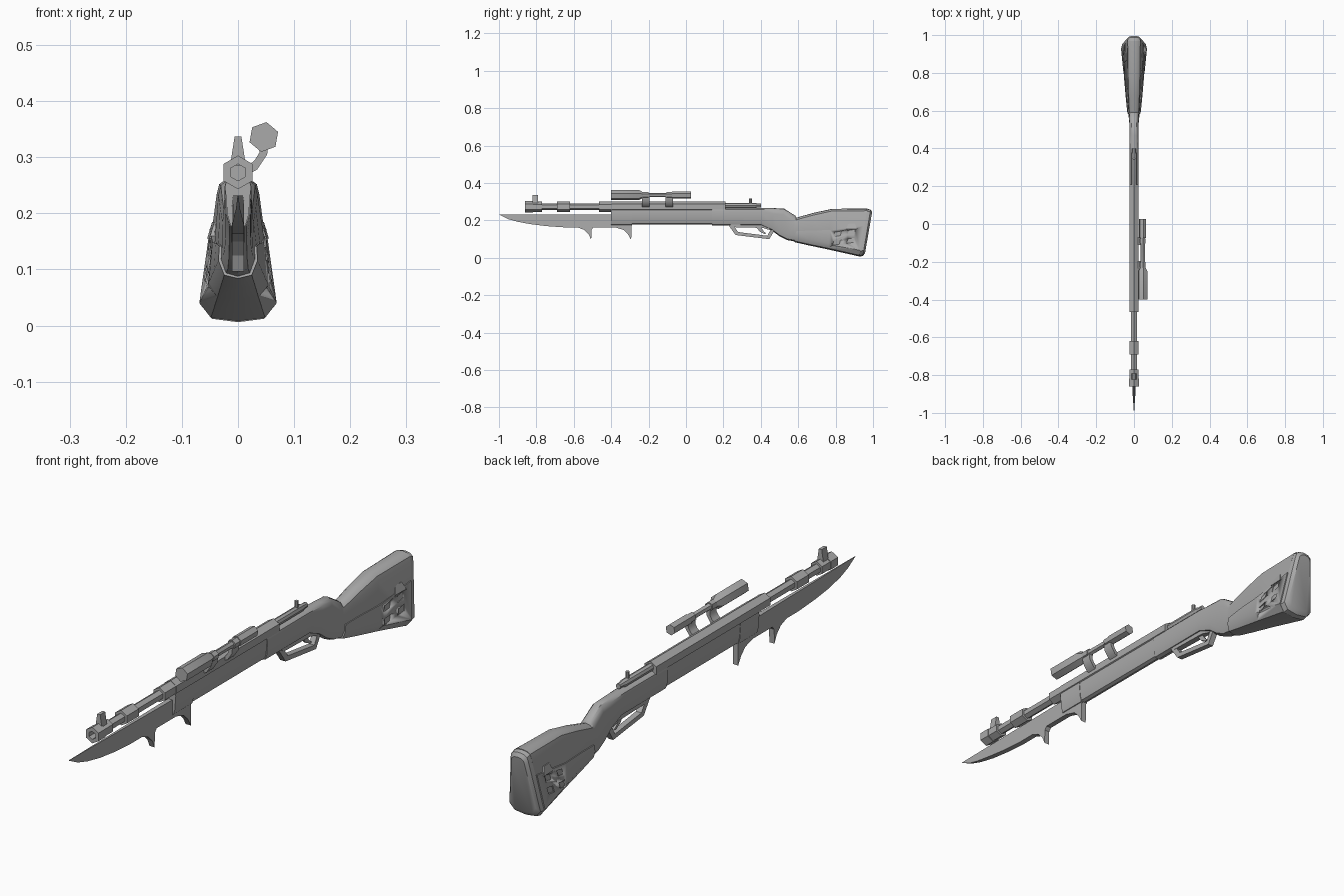
import bpy, bmesh, math
from mathutils import Vector

if "Cube" in bpy.data.objects:
    bpy.data.objects.remove(bpy.data.objects["Cube"])

grey = bpy.data.materials.new("gunmetal grey")
grey.diffuse_color = (0.4, 0.4, 0.4, 1)
grey.use_nodes = True
grey.node_tree.nodes["Principled BSDF"].inputs["Base Color"].default_value = grey.diffuse_color


def finish(name, bm, angle=35):
    bmesh.ops.recalc_face_normals(bm, faces=bm.faces)
    me = bpy.data.meshes.new(name)
    bm.to_mesh(me)
    bm.free()
    me.materials.append(grey)
    me.shade_smooth()
    me.set_sharp_from_angle(angle=math.radians(angle))
    ob = bpy.data.objects.new(name, me)
    bpy.context.collection.objects.link(ob)
    return ob


def loft(name, rings, angle=35, closed=False):
    """Skin a list of equal rings; cap the ends unless closed."""
    bm = bmesh.new()
    vs = [[bm.verts.new(p) for p in r] for r in rings]
    n = len(vs[0])
    pairs = list(zip(vs, vs[1:])) + ([(vs[-1], vs[0])] if closed else [])
    for a, b in pairs:
        for i in range(n):
            j = (i + 1) % n
            bm.faces.new((a[i], a[j], b[j], b[i]))
    if not closed:
        bm.faces.new(vs[0])
        bm.faces.new(vs[-1])
    return finish(name, bm, angle)


def rod(name, prof, x=0.0, z=0.273, n=6, turn=90):
    """Turned part along y from (y, radius) pairs."""
    ang = [math.radians(turn + 360 * i / n) for i in range(n)]
    return loft(name, [[(x + r * math.cos(a), y, z + r * math.sin(a)) for a in ang]
                       for y, r in prof], 30)


def plate(name, pts, half):
    """Side profile of (y, z) points given thickness; half may depend on y."""
    h = half if callable(half) else (lambda y: half)
    return loft(name, [[(s * h(y), y, z) for y, z in pts] for s in (-1, 1)], 20)


def mirrored(pts):
    return pts + [(-x, y, z) for x, y, z in reversed(pts) if x > 1e-6]


def ring(y, bot, top, wt, wb, slant=0.0, ct=0.03, cb=0.03):
    """Chamfered cross-section, wt wide at the top and wb at the bottom."""
    half = [(0, top), (wt * .55, top - .003), (wt * .88, top - ct * .4), (wt, top - ct),
            (wb, bot + cb), (wb * .7, bot + cb * .2), (0, bot)]
    return mirrored([(x, y + slant * (z - bot) / (top - bot), z) for x, z in half])


# Barrel, muzzle and bands
rod("barrel", [(-.80, .018), (-.38, .018)])
rod("muzzle", [(-.81, .015), (-.86, .015), (-.86, .030), (-.818, .030), (-.818, .027), (-.77, .027)])
rod("middle_band", [(-.69, .028), (-.62, .028)])
rod("rear_band", [(-.465, .027), (-.39, .027)])
rod("handguard", [(-.398, .028), (.21, .028)])
loft("front_sight", [[(sx * w, y, z) for sx, y in ((-1, -.822), (1, -.822), (1, -.792), (-1, -.792))]
                     for z, w in ((.285, .014), (.305, .011), (.337, .006))])

# Bolt with upright handle
rod("bolt", [(.20, .014), (.37, .014), (.385, .010), (.40, .010)], z=.28, n=8)
loft("bolt_handle", [[(.007 * math.cos(a * math.pi / 4), .345 + .007 * math.sin(a * math.pi / 4), z)
                      for a in range(8)] for z in (.275, .316)])

# Stock body
loft("forearm_cap", [ring(y, .173, .268, .023, .019, 0, .02, .025) for y in (-.40, -.29)])
loft("forearm", [ring(y, .178, .268, .0215, .018, 0, .02, .025) for y in (-.30, .15)])
loft("receiver_and_butt", [
    ring(.14, .173, .267, .024, .021, 0, .02, .025),
    ring(.40, .173, .267, .024, .022, 0, .02, .025),
    ring(.46, .146, .266, .024, .022, .01),
    ring(.50, .115, .263, .024, .023, .025),
    ring(.54, .095, .225, .026, .026, .045),
    ring(.57, .090, .215, .028, .029, .02),
    ring(.66, .070, .240, .032, .038, .02),
    ring(.76, .048, .262, .035, .047, .02),
    ring(.93, .010, .264, .038, .064, .04)])

# Raised lower panel with pockets, on both sides of the butt


def panel_ring(y, bot, line, top, wt, wb, slant):
    t = (line - bot - .03) / (top - bot - .06)
    w = wb + (wt - wb) * t + .005
    half = [(0, line), (w - .001, line), (wb + .005, bot + .029), ((wb + .005) * .7, bot + .003), (0, bot - .003)]
    return mirrored([(x, y + slant * (z - bot) / (top - bot), z) for x, z in half])


panel = loft("butt_panel", [
    panel_ring(.58, .087, .142, .217, .028, .030, .02),
    panel_ring(.66, .069, .147, .240, .032, .038, .02),
    panel_ring(.76, .048, .148, .262, .035, .047, .02),
    panel_ring(.925, .011, .172, .264, .038, .064, .04)])

bm = bmesh.new()
for cy, cz in ((.81, .128), (.885, .138), (.805, .082), (.88, .092)):
    res = bmesh.ops.create_cube(bm, size=1)
    for v in res["verts"]:
        v.co = Vector((v.co.x * .3, cy + v.co.y * .036 + v.co.z * .006, cz + v.co.z * .024 + v.co.y * .006))
cutter = finish("pocket_cutter", bm)
cutter.hide_render = True
cutter.hide_viewport = True
cut = panel.modifiers.new("pockets", "BOOLEAN")
cut.operation = "DIFFERENCE"
cut.solver = "EXACT"
cut.object = cutter

for s, side in ((-1, "left"), (1, "right")):
    loft("panel_tab_" + side, [[(s * (.057 + dx), y, .155), (s * (.060 + dx - .012), y0, .185)]
                              + [(s * (.040 + dx - .012), y0, .185), (s * (.040 + dx), y, .155)]
                              for y, y0, dx in ((.855, .868, -.006), (.915, .902, -.002))])

# Butt plate, bevelled towards the back
loft("butt_plate", [
    ring(.925, .006, .262, .038, .066, .045),
    ring(.945, .010, .258, .037, .064, .042),
    ring(.957, .024, .244, .028, .052, .038)])

# Trigger guard loop, plate and trigger
path = [(.225, .178), (.265, .122), (.445, .100), (.475, .150)]
inner = [(.250, .178), (.279, .138), (.435, .118), (.452, .150)]
loft("trigger_guard", [[(-.011, *a), (.011, *a), (.011, *b), (-.011, *b)]
                       for a, b in zip(path, inner)])
plate("trigger_plate", [(.235, .18), (.25, .164), (.41, .160), (.45, .148), (.47, .18)], .012)
plate("trigger", [(.375, .165), (.40, .165), (.415, .142), (.43, .130), (.42, .128), (.395, .14)], .004)

# Bayonet with two hooked spikes
blade = [(-1.0, .232), (-.95, .207), (-.90, .193), (-.83, .180), (-.75, .170), (-.65, .163),
         (-.58, .163), (-.545, .150), (-.52, .125), (-.507, .096), (-.505, .150), (-.495, .163),
         (-.38, .163), (-.335, .150), (-.31, .125), (-.293, .096), (-.291, .185), (-.291, .232)]
plate("bayonet", blade, lambda y: max(.0006, min(.0105, (y + 1) * .075)))

# Scope beside the barrel and its brackets
rod("scope", [(-.40, .027), (-.25, .027), (-.225, .012), (-.075, .012), (-.075, .020), (.027, .020)],
    x=.046, z=.336, turn=80)
for y, name in ((-.215, "front"), (-.09, "rear")):
    rod("scope_ring_" + name, [(y - .014, .017), (y + .014, .017)], x=.046, z=.336, turn=80)
    arm = [(.038, .328), (.054, .328), (.052, .305), (.034, .278), (.015, .268), (.015, .282), (.030, .295), (.038, .308)]
    loft("scope_bracket_" + name, [[(x, y + d, z) for x, z in arm] for d in (-.020, .020)])
